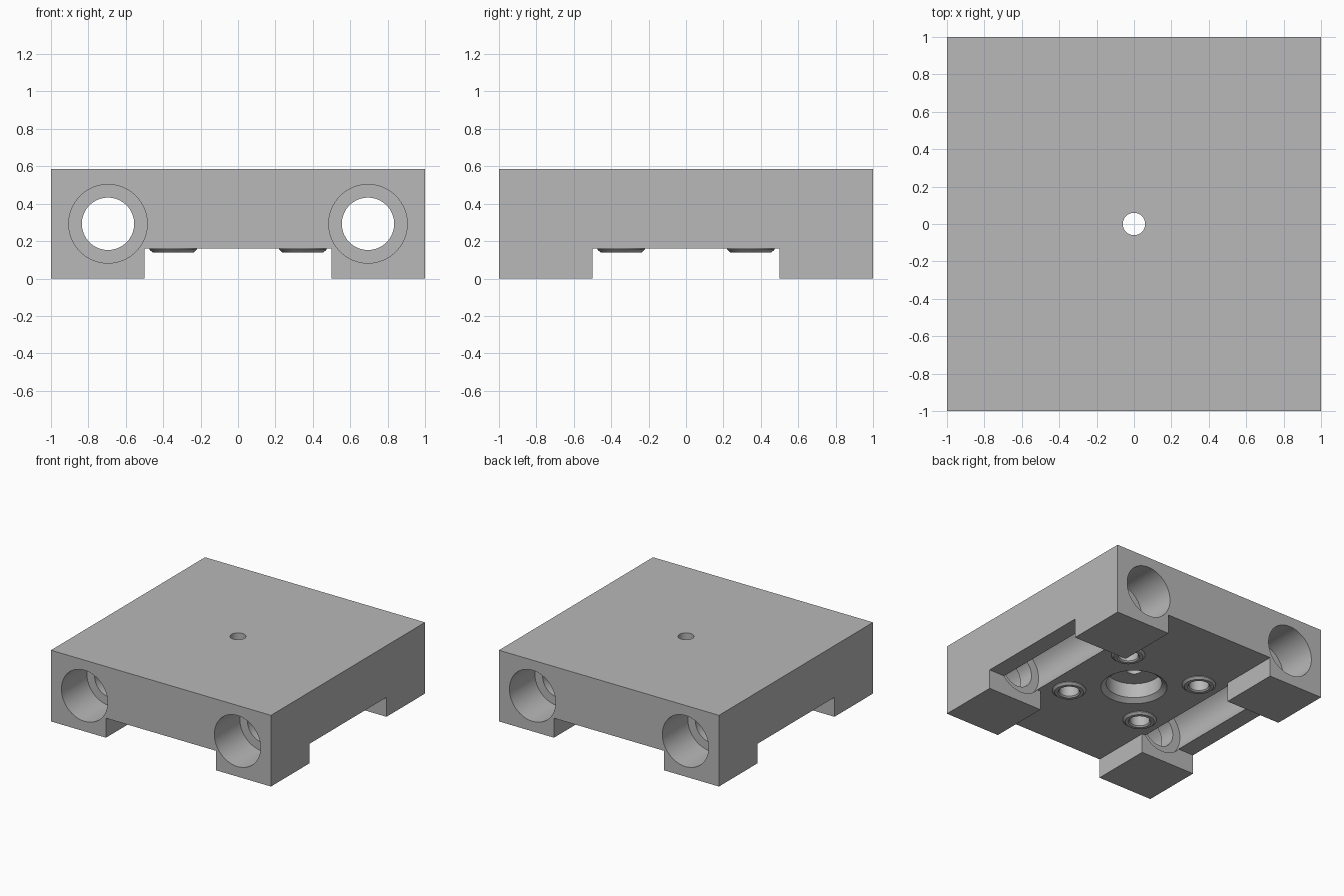
import bpy, math
from mathutils import Matrix

cube = bpy.data.objects.get("Cube")
if cube:
    bpy.data.objects.remove(cube, do_unlink=True)

grey = bpy.data.materials.new("Machined grey")
grey.use_nodes = True
COLOUR = (0.48, 0.48, 0.48, 1)
grey.diffuse_color = COLOUR
grey.node_tree.nodes["Principled BSDF"].inputs["Base Color"].default_value = COLOUR

HEIGHT, CEILING, SIDES = 0.585, 0.16, 64


def new_object(name, verts, faces):
    mesh = bpy.data.meshes.new(name)
    mesh.from_pydata(verts, [], faces)
    mesh.materials.append(grey)
    obj = bpy.data.objects.new(name, mesh)
    bpy.context.collection.objects.link(obj)
    return obj


def box(name, size, centre):
    bpy.ops.mesh.primitive_cube_add(size=1, location=centre)
    obj = bpy.context.object
    obj.name = name
    obj.scale = size
    bpy.ops.object.transform_apply(location=True, scale=True)
    obj.data.materials.append(grey)
    return obj


def lathe(name, profile, place, ring=False):
    """Turn (radius, height) points about z; ring joins last to first, else ends are capped."""
    n = len(profile)
    verts = []
    for r, h in profile:
        for i in range(SIDES):
            a = math.tau * i / SIDES
            verts.append((r * math.cos(a), r * math.sin(a), h))
    faces = []
    for k in range(n if ring else n - 1):
        lo, hi = k * SIDES, (k + 1) % n * SIDES
        for i in range(SIDES):
            j = (i + 1) % SIDES
            faces.append((lo + i, lo + j, hi + j, hi + i))
    if not ring:
        faces.append(tuple(reversed(range(SIDES))))
        faces.append(tuple(range((n - 1) * SIDES, n * SIDES)))
    obj = new_object(name, verts, faces)
    obj.data.transform(place)
    return obj


def cut(target, cutter):
    cutter.hide_render = True
    mod = target.modifiers.new("cut", "BOOLEAN")
    mod.operation, mod.solver, mod.object = "DIFFERENCE", "EXACT", cutter
    bpy.context.view_layer.objects.active = target
    bpy.ops.object.modifier_apply(modifier=mod.name)
    bpy.data.objects.remove(cutter, do_unlink=True)


def smooth(obj):
    bpy.ops.object.select_all(action="DESELECT")
    obj.select_set(True)
    bpy.context.view_layer.objects.active = obj
    bpy.ops.object.shade_smooth_by_angle(angle=math.radians(25))


# Block with two crossing channels that leave four corner feet
body = box("carriage_block", (2, 2, HEIGHT), (0, 0, HEIGHT / 2))
for size in ((1, 3), (3, 1)):
    cut(body, box("channel", (*size, 2 * CEILING), (0, 0, 0)))

# Stepped rail bores, wide at the ends and middle, narrow at the collars
half = [(0.21, 1.05), (0.21, 0.67), (0.14, 0.67), (0.14, 0.54), (0.21, 0.54)]
bore = [(r, -h) for r, h in half] + half[::-1]
turn = Matrix.Rotation(-math.pi / 2, 4, "X")
for x in (-0.695, 0.695):
    cut(body, lathe("rail_bore", bore, Matrix.Translation((x, 0, HEIGHT / 2)) @ turn))

# Central chamfered pocket and small through hole
pocket = [(0.25, 0.1), (0.25, CEILING), (0.21, CEILING + 0.03), (0.21, 0.31),
          (0.06, 0.31), (0.06, 0.7)]
cut(body, lathe("centre_pocket", pocket, Matrix.Identity(4)))

# Four blind screw holes with raised bevelled collars
hole = [(0.075, 0.1), (0.075, 0.3)]
collar = [(0.075, 0.165), (0.075, 0.15), (0.085, 0.14), (0.11, 0.14),
          (0.127, 0.155), (0.127, 0.165)]
for x, side in ((-0.347, "right"), (0.347, "left")):
    for y, end in ((-0.347, "front"), (0.347, "back")):
        place = Matrix.Translation((x, y, 0))
        cut(body, lathe("screw_hole", hole, place))
        smooth(lathe(f"screw_collar_{end}_{side}", collar[::-1], place, ring=True))

smooth(body)
